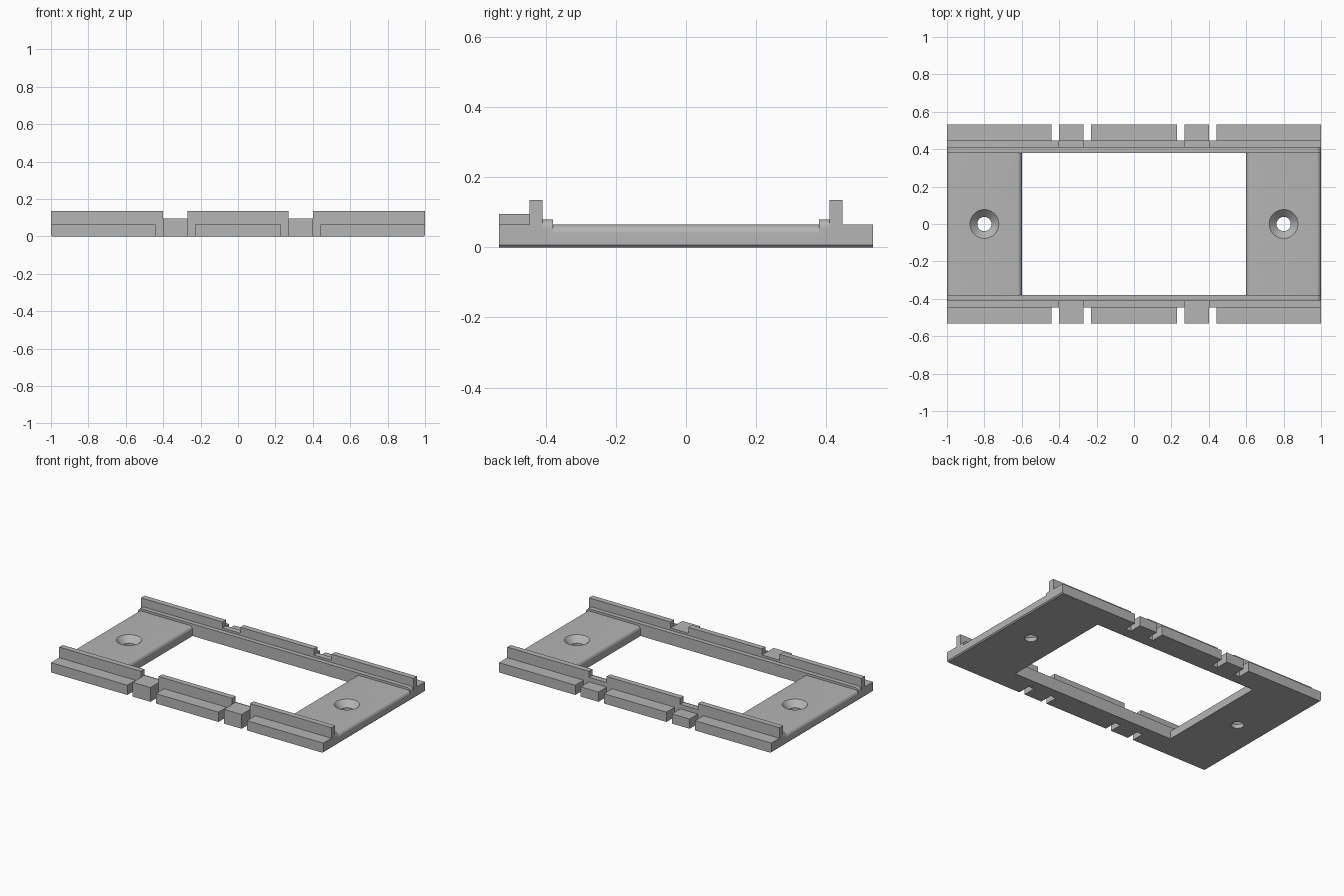
import bpy, bmesh
from math import sin, cos, pi

cube = bpy.data.objects.get("Cube")
if cube:
    bpy.data.objects.remove(cube)

grey = bpy.data.materials.new("plain_grey")
grey.use_nodes = True
COLOUR = (0.46, 0.46, 0.46, 1)
grey.diffuse_color = COLOUR
grey.node_tree.nodes["Principled BSDF"].inputs["Base Color"].default_value = COLOUR

PLATE, LEDGE, TAB, RAIL = 0.065, 0.08, 0.095, 0.135     # heights
Y_IN, Y_LEDGE, Y_RAIL, Y_OUT = 0.38, 0.41, 0.447, 0.533  # steps across the side
CHAMFER, ROUND = 0.007, 0.025


def make_object(name, bm):
    bmesh.ops.recalc_face_normals(bm, faces=bm.faces)
    mesh = bpy.data.meshes.new(name)
    bm.to_mesh(mesh)
    bm.free()
    mesh.materials.append(grey)
    ob = bpy.data.objects.new(name, mesh)
    bpy.context.collection.objects.link(ob)
    return ob


def prism(name, profile, y0, y1):
    """Extrude an x-z outline from y0 to y1."""
    bm = bmesh.new()
    face = bm.faces.new([bm.verts.new((x, y0, z)) for x, z in profile])
    out = bmesh.ops.extrude_face_region(bm, geom=[face])
    for v in out["geom"]:
        if isinstance(v, bmesh.types.BMVert):
            v.co.y = y1
    return make_object(name, bm)


def bottom(x0, x1):
    """Lower edge, chamfered where it meets the outer ends."""
    pts = [(x0 + CHAMFER, 0), (x0, CHAMFER)][::-1] if x0 <= -1 else [(x0, 0)]
    return pts + ([(x1 - CHAMFER, 0), (x1, CHAMFER)] if x1 >= 1 else [(x1, 0)])


def box_profile(x0, x1, height):
    return bottom(x0, x1) + [(x1, height), (x0, height)]


def rounded_profile(x0, x1, height, steps=8):
    """Slab outline with both top corners rounded."""
    arc = []
    for cx, start in ((x1 - ROUND, 0), (x0 + ROUND, pi / 2)):
        for i in range(steps + 1):
            a = start + i * pi / 2 / steps
            arc.append((cx + ROUND * cos(a), height - ROUND + ROUND * sin(a)))
    return bottom(x0, x1) + arc


def smooth(ob):
    bpy.ops.object.select_all(action="DESELECT")
    ob.select_set(True)
    bpy.context.view_layer.objects.active = ob
    bpy.ops.object.shade_smooth_by_angle(angle=pi / 6)


def screw_cutter(x, segments=48):
    """Straight bore opening into a countersink."""
    bm = bmesh.new()
    rings = []
    for r, z in ((0.038, -0.05), (0.038, 0.026), (0.087, 0.075)):
        rings.append([bm.verts.new((x + r * cos(2 * pi * i / segments),
                                    r * sin(2 * pi * i / segments), z))
                      for i in range(segments)])
    for low, high in zip(rings, rings[1:]):
        for i in range(segments):
            j = (i + 1) % segments
            bm.faces.new((low[i], low[j], high[j], high[i]))
    bm.faces.new(rings[0])
    bm.faces.new(rings[-1])
    cutter = make_object("screw_hole_cutter", bm)
    cutter.hide_render = True
    return cutter


# End plates with a countersunk screw hole
for label, x0, x1 in (("left", 0.6, 1), ("right", -1, -0.6)):
    plate = prism(label + "_end_plate", rounded_profile(x0, x1, PLATE), -Y_IN, Y_IN)
    cutter = screw_cutter((x0 + x1) / 2)
    cut = plate.modifiers.new("screw_hole", "BOOLEAN")
    cut.operation, cut.solver, cut.object = "DIFFERENCE", "EXACT", cutter
    smooth(plate)
    bpy.ops.object.modifier_apply(modifier=cut.name)
    bpy.data.objects.remove(cutter)
    smooth(plate)

# Long sides: ledge, notched rail, outer flanges and tabs
notches = ((-0.4, -0.27), (0.27, 0.4))
for label, s in (("front", -1), ("back", 1)):
    ledge = prism(label + "_ledge", rounded_profile(-1, 1, LEDGE), s * Y_IN, s * Y_LEDGE)
    smooth(ledge)

    outline = bottom(-1, 1) + [(1, RAIL)]
    for a, b in reversed(notches):
        outline += [(b, RAIL), (b, TAB), (a, TAB), (a, RAIL)]
    prism(label + "_rail", outline + [(-1, RAIL)], s * Y_LEDGE, s * Y_RAIL)

    for part, x0, x1 in (("right", -1, -0.44), ("middle", -0.23, 0.23), ("left", 0.44, 1)):
        prism(f"{label}_{part}_flange", box_profile(x0, x1, PLATE), s * Y_RAIL, s * Y_OUT)

    tab_height = TAB if s < 0 else PLATE
    for part, (x0, x1) in zip(("right", "left"), notches):
        prism(f"{label}_{part}_tab", box_profile(x0, x1, tab_height), s * Y_RAIL, s * Y_OUT)
